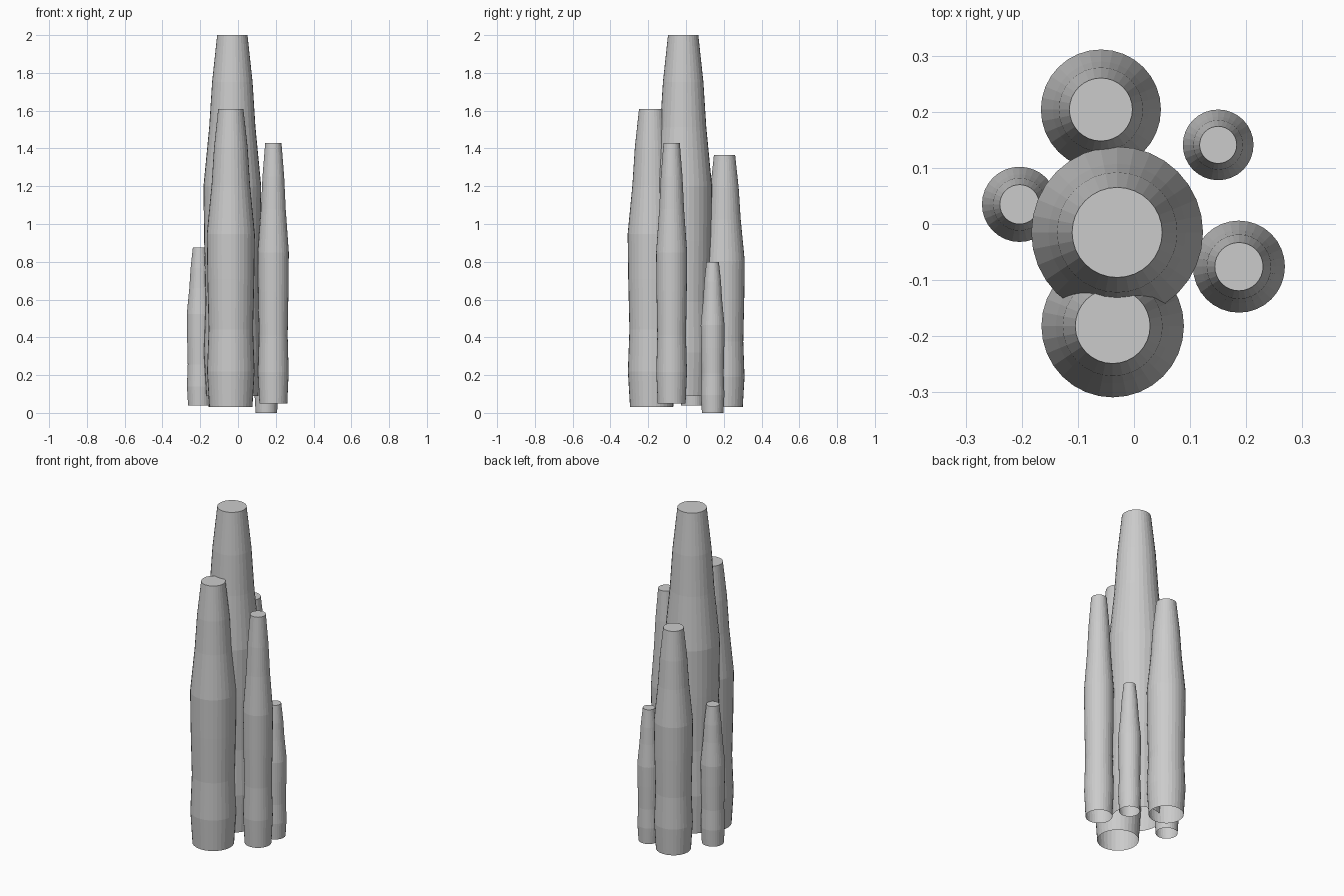
import bpy, bmesh
from math import cos, sin, tau

if "Cube" in bpy.data.objects:
    bpy.data.objects.remove(bpy.data.objects["Cube"])

SIDES = 32
# shared silhouette: (fraction of height, fraction of widest radius)
PROFILE = [(0, .90), (.12, .99), (.26, .925), (.43, .975), (.58, 1.0),
           (.745, .80), (.87, .70), (1, .525)]


def column(name, x, y, radius, base, top):
    """Tapered column with a flat cap and an open bottom."""
    bm = bmesh.new()
    rings = []
    for t, r in PROFILE:
        z = (top - base) * t
        rings.append([bm.verts.new((radius * r * cos(tau * i / SIDES),
                                    radius * r * sin(tau * i / SIDES), z))
                      for i in range(SIDES)])
    for lo, hi in zip(rings, rings[1:]):
        for i in range(SIDES):
            j = (i + 1) % SIDES
            bm.faces.new((lo[i], lo[j], hi[j], hi[i]))
    bm.faces.new(rings[-1])
    mesh = bpy.data.meshes.new(name)
    bm.to_mesh(mesh)
    bm.free()
    obj = bpy.data.objects.new(name, mesh)
    obj.location = (x, y, base)
    bpy.context.collection.objects.link(obj)


# tall centre column and the five around it
column("centre_column", -.03, -.015, .153, .09, 2.0)
column("front_column", -.038, -.182, .127, .03, 1.61)
column("back_column", -.059, .204, .107, .03, 1.365)
column("right_column", .187, -.076, .082, .05, 1.43)
column("left_small_column", -.204, .035, .067, .04, .875)
column("back_right_small_column", .15, .141, .063, 0, .80)
